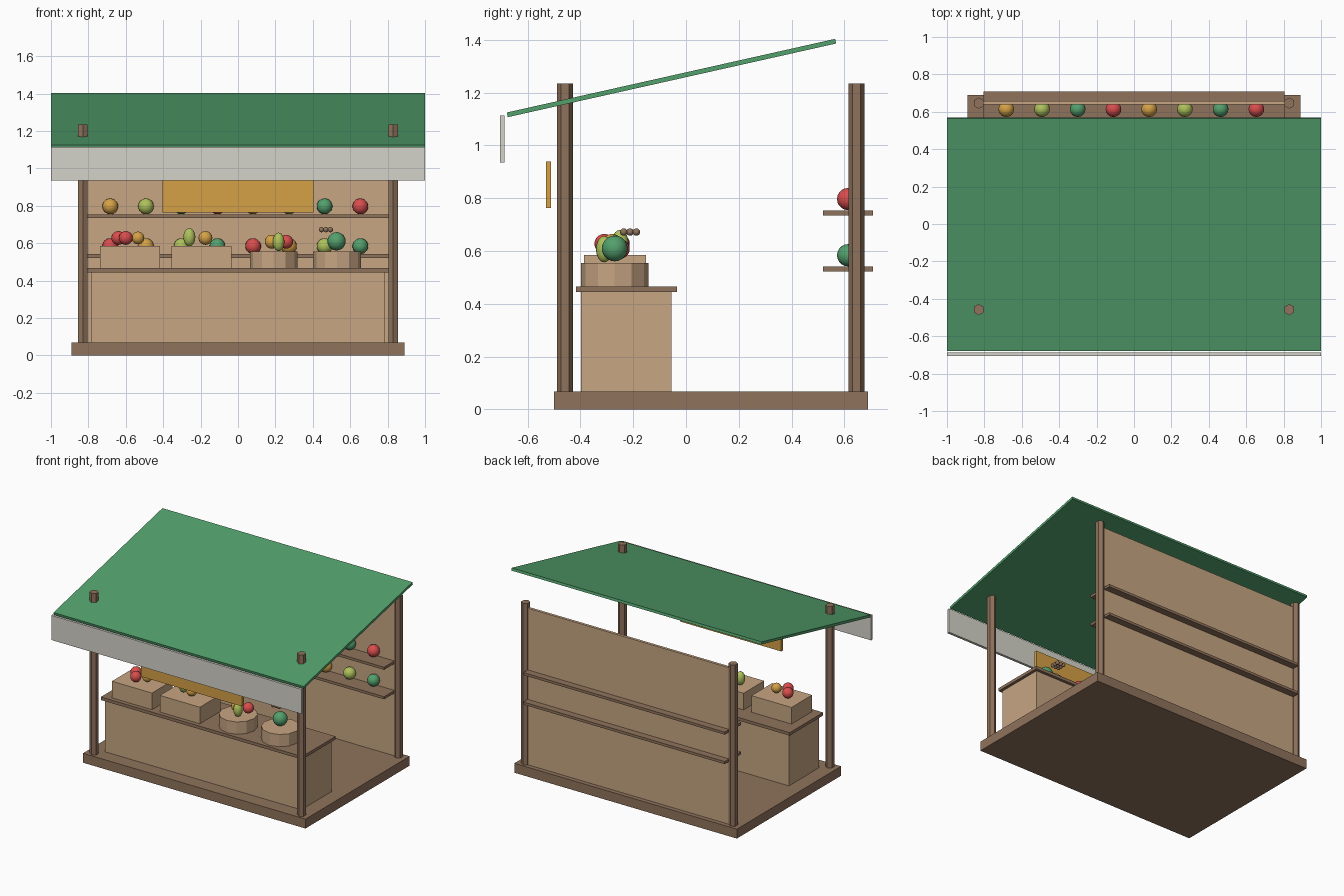
import bpy, math

if "Cube" in bpy.data.objects:
    bpy.data.objects.remove(bpy.data.objects["Cube"])


def material(name, r, g, b):
    m = bpy.data.materials.new(name)
    m.diffuse_color = [(c / 255) ** 2.2 for c in (r, g, b)] + [1]
    m.use_nodes = True
    m.node_tree.nodes["Principled BSDF"].inputs["Base Color"].default_value = m.diffuse_color
    return m


LIGHT = material("light_wood", 198, 164, 130)
DARK = material("dark_wood", 142, 114, 92)
GREEN = material("green", 84, 158, 108)
WHITE = material("off_white", 212, 210, 200)
GOLD = material("gold", 212, 160, 72)
RED = material("red", 216, 78, 78)
LIME = material("lime", 172, 192, 92)


def finish(name, mat):
    o = bpy.context.object
    o.name = name
    o.data.materials.append(mat)
    return o


def box(name, mat, x0, x1, y0, y1, z0, z1):
    bpy.ops.mesh.primitive_cube_add(
        size=1, location=((x0 + x1) / 2, (y0 + y1) / 2, (z0 + z1) / 2))
    o = finish(name, mat)
    o.scale = (x1 - x0, y1 - y0, z1 - z0)
    bpy.ops.object.transform_apply(location=False, rotation=False, scale=True)
    return o


def prism(name, mat, sides, r, x, y, z0, z1, turn=0):
    bpy.ops.mesh.primitive_cylinder_add(
        vertices=sides, radius=r, depth=z1 - z0,
        location=(x, y, (z0 + z1) / 2), rotation=(0, 0, turn))
    return finish(name, mat)


def fruit(name, mat, x, y, z, r, tall=1.0):
    bpy.ops.mesh.primitive_uv_sphere_add(
        segments=16, ring_count=10, radius=r, location=(x, y, z))
    o = finish(name, mat)
    o.scale.z = tall
    bpy.ops.object.shade_smooth()
    return o


# Platform and hexagonal posts
box("platform", DARK, -0.89, 0.89, -0.50, 0.69, 0, 0.068)
for x in (-0.83, 0.83):
    for y, side in ((-0.458, "front"), (0.646, "back")):
        prism(side + "_post", DARK, 6, 0.03, x, y, 0.06, 1.235)

# Counter
box("counter_body", LIGHT, -0.785, 0.785, -0.398, -0.055, 0.068, 0.445)
box("counter_top", DARK, -0.805, 0.805, -0.417, -0.035, 0.444, 0.466)

# Back wall and shelves
box("back_wall", LIGHT, -0.805, 0.805, 0.638, 0.658, 0.068, 1.20)
for z in (0.522, 0.735):
    box("shelf", DARK, -0.805, 0.805, 0.519, 0.708, z, z + 0.019)

# Sloping roof, valance and sign board
y0, z0, y1, z1 = -0.677, 1.116, 0.567, 1.395
length = math.hypot(y1 - y0, z1 - z0)
roof = box("roof", GREEN, -1, 1, -length / 2, length / 2, -0.009, 0.009)
roof.location = (0, (y0 + y1) / 2, (z0 + z1) / 2)
roof.rotation_euler.x = math.atan2(z1 - z0, y1 - y0)
box("valance", WHITE, -1, 1, -0.705, -0.687, 0.936, 1.114)
box("sign_board", GOLD, -0.404, 0.404, -0.53, -0.511, 0.764, 0.94)

# Crates and baskets on the counter
for x in (-0.578, -0.195):
    box("crate", LIGHT, x - 0.16, x + 0.16, -0.386, -0.151, 0.466, 0.586)
for x in (0.191, 0.53):
    prism("basket", LIGHT, 12, 0.128, x, -0.27, 0.466, 0.555)

# Fruit rows on the shelves, colours shifted by one on the lower row
colours = (GOLD, LIME, GREEN, RED)
for i in range(8):
    x = -0.683 + i * 0.191
    fruit("upper_shelf_fruit", colours[i % 4], x, 0.614, 0.797, 0.042)
    fruit("lower_shelf_fruit", colours[(i - 1) % 4], x, 0.614, 0.584, 0.042)

# Fruit in crates and baskets: colour, x, y, z, radius, stretch
for mat, x, y, z, r, tall in (
        (RED, -0.64, -0.25, 0.628, 0.037, 1),
        (RED, -0.60, -0.31, 0.628, 0.037, 1),
        (GOLD, -0.535, -0.27, 0.628, 0.034, 1),
        (LIME, -0.26, -0.25, 0.632, 0.032, 1.5),
        (GOLD, -0.174, -0.28, 0.628, 0.037, 1),
        (GOLD, 0.18, -0.27, 0.608, 0.037, 1),
        (LIME, 0.217, -0.31, 0.607, 0.031, 1.6),
        (RED, 0.258, -0.25, 0.608, 0.037, 1),
        (GREEN, 0.527, -0.27, 0.61, 0.049, 1)):
    fruit("loose_fruit", mat, x, y, z, r, tall)

# Cluster of small nuts above the last basket
for i in range(3):
    for j in range(3):
        fruit("nut", DARK, 0.446 + i * 0.024, -0.236 + j * 0.024, 0.672, 0.014)
